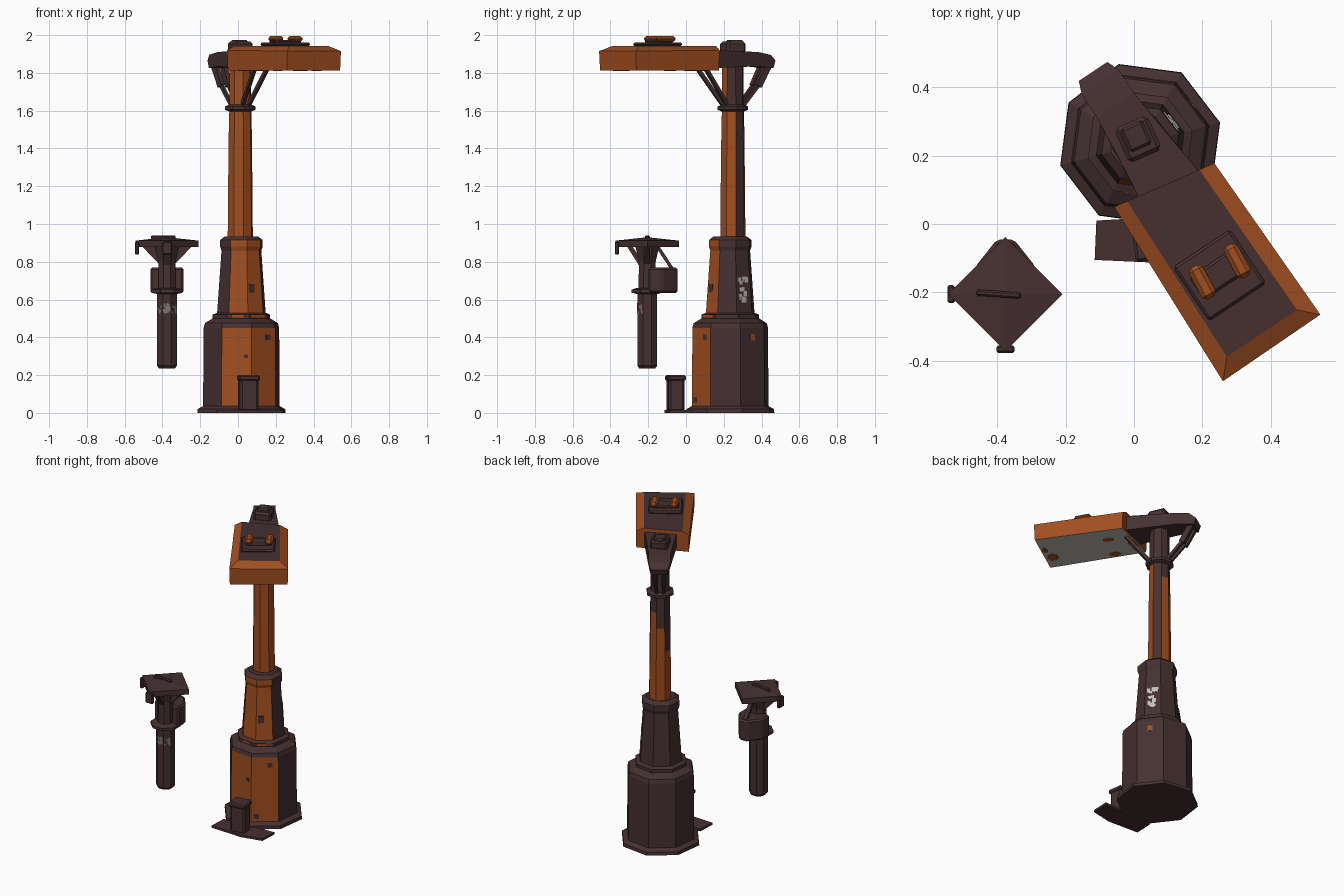
import bpy, bmesh, math, random
from mathutils import Vector, Matrix

if "Cube" in bpy.data.objects:
    bpy.data.objects.remove(bpy.data.objects["Cube"])

random.seed(4)


def mat(name, rgb):
    m = bpy.data.materials.new(name)
    m.diffuse_color = (*rgb, 1)
    m.use_nodes = True
    m.node_tree.nodes["Principled BSDF"].inputs["Base Color"].default_value = m.diffuse_color
    return m


DARK = mat("dark_brown_iron", (0.061, 0.030, 0.031))
ORANGE = mat("rust_orange", (0.36, 0.077, 0.014))
LENS = mat("lens_grey", (0.54, 0.52, 0.46))
GREY = mat("label_grey", (0.2, 0.18, 0.18))
PALE = mat("pale_flecks", (0.55, 0.52, 0.5))
FLAT = [DARK, ORANGE, LENS]


def make(name, verts, faces, mats, rule=None, bevel=0):
    """Mesh object; rule(face) gives the material index."""
    bm = bmesh.new()
    vs = [bm.verts.new(v) for v in verts]
    fs = [bm.faces.new([vs[i] for i in f]) for f in faces]
    if rule:
        for i, f in enumerate(fs):
            f.material_index = rule(i)
    bmesh.ops.recalc_face_normals(bm, faces=bm.faces)
    me = bpy.data.meshes.new(name)
    bm.to_mesh(me)
    bm.free()
    for m in mats:
        me.materials.append(m)
    ob = bpy.data.objects.new(name, me)
    bpy.context.collection.objects.link(ob)
    if bevel:
        b = ob.modifiers.new("bevel", 'BEVEL')
        b.width, b.segments = bevel, 1
    return ob


def prism(name, outline, z0, z1, m=DARK, bevel=0):
    n = len(outline)
    return make(name, [(x, y, z) for z in (z0, z1) for x, y in outline],
                [tuple(range(n)), tuple(range(n, 2 * n))] +
                [(i, (i+1) % n, n + (i+1) % n, n + i) for i in range(n)], [m], None, bevel)


def octagon(name, cx, cy, prof, first=15, rule=None):
    """Eight-sided loft from (radius, z) pairs; rule(z_mid, side)."""
    verts, faces, info = [], [], []
    for r, z in prof:
        for k in range(8):
            a = math.radians(first + 45 * k)
            verts.append((cx + r * math.cos(a), cy + r * math.sin(a), z))
    for j in range(len(prof) - 1):
        for k in range(8):
            n = (k + 1) % 8
            faces.append((8*j + k, 8*j + n, 8*j + 8 + n, 8*j + 8 + k))
            info.append(((prof[j][1] + prof[j+1][1]) / 2, k))
    top = 8 * (len(prof) - 1)
    faces += [tuple(range(8)), tuple(range(top, top + 8))]
    info += [(0, -1), (0, -1)]
    return make(name, verts, faces, FLAT, (lambda i: rule(*info[i])) if rule else None)


CUBE = [(0, 1, 3, 2), (4, 5, 7, 6), (0, 1, 5, 4), (2, 3, 7, 6), (0, 2, 6, 4), (1, 3, 7, 5)]


def box(name, c, size, m=DARK, rot=0, bevel=0):
    R = Matrix.Rotation(math.radians(rot), 3, 'Z')
    vs = [Vector(c) + R @ Vector((sx * size[0] / 2, sy * size[1] / 2, sz * size[2] / 2))
          for sx in (-1, 1) for sy in (-1, 1) for sz in (-1, 1)]
    return make(name, vs, CUBE, [m], None, bevel)


def beam(name, p, q, w, t, m=DARK):
    """Flat bar from p to q: w sideways, t in the bending plane."""
    p, q = Vector(p), Vector(q)
    d = (q - p).normalized()
    side = d.cross(Vector((0, 0, 1))).normalized()
    up = side.cross(d)
    vs = [e + side * sx * w / 2 + up * sz * t / 2
          for e in (p, q) for sx in (-1, 1) for sz in (-1, 1)]
    return make(name, vs, CUBE, [m])


def patch(name, c, apothem, az, s, z, w, h, m):
    """Thin plate on an octagon side facing azimuth az, shifted s along it."""
    a = math.radians(az)
    x = c[0] + apothem * math.cos(a) - s * math.sin(a)
    y = c[1] + apothem * math.sin(a) + s * math.cos(a)
    return box(name, (x, y, z), (0.008, w, h), m, az)


# ---- main lamp post: stepped octagonal base and shaft
BASE = (0.018, 0.234)
octagon("pedestal", *BASE, [
    (0.242, 0), (0.24, 0.02), (0.21, 0.036), (0.207, 0.45), (0.2, 0.475), (0.158, 0.5),
    (0.158, 0.52), (0.133, 0.53), (0.109, 0.86), (0.117, 0.88), (0.117, 0.915), (0.09, 0.935)],
    rule=lambda z, k: int(k in (5, 6) and (0.1 < z < 0.46 or 0.525 < z < 0.9)))
POLE = (0.012, 0.248)
rust_top = {1: 1.5, 2: 1.4, 3: 1.25, 4: 1.9, 5: 1.9, 6: 1.9, 7: 1.6}
octagon("pole", *POLE, [(0.069, 0.92), (0.066, 1.25), (0.064, 1.4), (0.063, 1.5),
                        (0.06, 1.6), (0.058, 1.88)],
        rule=lambda z, k: int(z < rust_top.get(k, 0) and k >= 0))
octagon("pole_collar", *POLE, [(0.06, 1.595), (0.084, 1.605), (0.084, 1.622), (0.06, 1.632)])

# worn paint spots
for az, ap, s, z, w, h, m in [
        (-52.5, 0.112, -0.02, 0.66, 0.035, 0.045, DARK), (-52.5, 0.19, 0.03, 0.4, 0.03, 0.03, DARK),
        (-97.5, 0.19, 0.05, 0.3, 0.02, 0.02, DARK), (-52.5, 0.19, -0.05, 0.07, 0.03, 0.03, DARK),
        (37.5, 0.19, 0.0, 0.4, 0.03, 0.035, ORANGE), (-52.5, 0.144, 0, 0.512, 0.09, 0.012, ORANGE),
        (-97.5, 0.144, 0, 0.512, 0.06, 0.012, ORANGE)]:
    patch("paint_spot", BASE, ap, az, s, z, w, h, m)
for i in range(14):
    z = random.uniform(0.59, 0.72)
    patch("pale_fleck", BASE, (0.133 - (z - 0.53) * 0.073) * 0.924 - 0.001, 37.5,
          random.uniform(-0.03, 0.03), z, random.uniform(0.012, 0.028),
          random.uniform(0.012, 0.032), PALE)

# ---- arm frame: u runs along the lamp head, v across
A = math.radians(-56.4)
U, V = Vector((math.cos(A), math.sin(A), 0)), Vector((-math.sin(A), math.cos(A), 0))


def arm(u, v, z):
    return Vector((*POLE, z)) + U * u + V * v


prof = [(0.2, 1.825), (0.2, 1.92), (0.0, 1.915), (-0.12, 1.91), (-0.2, 1.895),
        (-0.238, 1.865), (-0.225, 1.825), (-0.12, 1.835)]
half = lambda u: 0.076 + 0.11 * max(u, -0.1) - (0.015 if u < -0.21 else 0)
n = len(prof)
make("arm", [arm(u, s * half(u), z) for s in (-1, 1) for u, z in prof],
     [tuple(range(n)), tuple(range(n, 2*n))] +
     [(i, (i+1) % n, n + (i+1) % n, n + i) for i in range(n)], [DARK])
box("arm_cap", arm(0, 0, 1.935), (0.11, 0.105, 0.06), DARK, -66, 0.012)
box("arm_cap_top", arm(-0.01, 0, 1.96), (0.075, 0.07, 0.03), DARK, -66, 0.008)
# braces below the arm
for v in (-0.02, 0.02):
    beam("rear_brace", arm(-0.05, v, 1.625), arm(-0.15, v * 1.2, 1.74), 0.018, 0.018)
    beam("rear_brace_upper", arm(-0.145, v * 1.2, 1.73), arm(-0.21, v * 1.4, 1.85), 0.025, 0.035)
    beam("front_brace", arm(0.05, v, 1.63), arm(0.2, v * 2, 1.825), 0.018, 0.02)

# ---- lamp head: orange shell, dark top, grey lens
corners = [Vector(c) for c in [(-0.058, 0.05), (0.26, -0.46), (0.545, -0.265), (0.235, 0.178)]]


def on_head(e, f):
    """Point in the head outline: e near to far, f right to left."""
    return corners[3].lerp(corners[2], e).lerp(corners[0].lerp(corners[1], e), f)


inner = [on_head(0, 0.87), on_head(0.91, 0.86), on_head(0.91, 0.14), on_head(0, 0.15)]
mid = sum(corners, Vector((0, 0))) / 4
hv = [(*mid.lerp(c, 0.985), 1.812) for c in corners]
hv += [(*c, 1.915 if i in (1, 2) else 1.92) for i, c in enumerate(corners)]
hv += [(*c, 1.943) for c in inner]
hf = [(0, 1, 2, 3), (8, 9, 10, 11)]
for j in (0, 4):
    hf += [(j + i, j + (i+1) % 4, j + 4 + (i+1) % 4, j + 4 + i) for i in range(4)]
make("lamp_head", hv, hf, FLAT, lambda i: {0: 2, 1: 0}.get(i, 1))
# flaked rust on the lens
for e, f, we, wf in [(0.91, 0.66, 0.06, 0.2), (0.95, 0.4, 0.03, 0.15), (0.3, 0.88, 0.06, 0.12),
                     (0.25, 0.35, 0.06, 0.1), (0.04, 0.6, 0.05, 0.4)]:
    ring = [on_head(min(max(e + we * math.cos(t), 0.02), 0.98),
                    min(max(f + wf * 0.6 * math.sin(t), 0.02), 0.98))
            for t in [2 * math.pi * k / 7 for k in range(7)]]
    prism("lens_rust", ring, 1.809, 1.814, ORANGE)
# hatch and the two handles on top
box("top_hatch", (0.25, -0.15, 1.951), (0.19, 0.2, 0.018), DARK, -56.4, 0.008)
box("top_hatch_raised", (0.25, -0.145, 1.963), (0.08, 0.16, 0.02), DARK, -56.4, 0.008)
for x, y in ((0.2, -0.17), (0.302, -0.108)):
    box("top_handle", (x, y, 1.98), (0.105, 0.045, 0.032), ORANGE, -62, 0.012)

# ---- foot plate and small block at the front
prism("foot_plate", [(-0.115, -0.105), (0.1, -0.115), (0.235, -0.085), (0.24, 0.03), (-0.11, 0.01)],
      0, 0.014)
box("foot_block", (0.055, -0.055, 0.1), (0.1, 0.085, 0.19), DARK, 8, 0.012)
box("foot_block_cap", (0.055, -0.055, 0.185), (0.112, 0.098, 0.03), DARK, 8, 0.008)

# ---- small separate lantern post
SX, SY = -0.376, -0.205
octagon("small_pole", SX, SY, [(0.045, 0.235), (0.057, 0.25), (0.057, 0.64)], 22.5)
octagon("small_flange", SX, SY, [(0.06, 0.63), (0.09, 0.636), (0.09, 0.652), (0.06, 0.662)], 22.5)
octagon("small_neck", SX, SY, [(0.05, 0.65), (0.048, 0.8), (0.07, 0.89)], 22.5)
prism("small_housing", [(SX + x, y) for x, y in
                        ((-0.088, -0.2), (0.088, -0.2), (0.088, -0.125), (0.025, -0.045),
                         (-0.025, -0.045), (-0.088, -0.125))], 0.635, 0.77, DARK, 0.01)
for i in range(34):
    az = random.choice((-135, -90, -90, -45))
    patch("small_label", (SX, SY), 0.05, az, random.uniform(-0.016, 0.016),
          random.uniform(0.53, 0.575), random.uniform(0.008, 0.016), random.uniform(0.006, 0.016), GREY)

# diamond roof
D = 0.167
rim = [(SX + D * math.cos(k * math.pi / 2), SY + D * math.sin(k * math.pi / 2)) for k in range(4)]
rv = [(x, y, z) for z in (0.877, 0.912) for x, y in rim] + [(SX, SY, 0.93)]
make("small_roof", rv, [(0, 1, 2, 3)] + [(i, (i+1) % 4, 4 + (i+1) % 4, 4 + i) for i in range(4)] +
     [(4 + i, 4 + (i+1) % 4, 8) for i in range(4)], [DARK])
box("small_roof_ridge", (SX - 0.02, SY, 0.927), (0.13, 0.018, 0.024), DARK, -4, 0.005)
box("left_clip", (-0.535, SY, 0.872), (0.022, 0.052, 0.068), DARK, 0, 0.005)
box("front_clip", (SX, -0.366, 0.872), (0.052, 0.022, 0.068), DARK, 0, 0.005)
# brackets under the roof
for s in (-1, 1):
    tri = [(0.03, 0.775), (0.03, 0.885), (0.135, 0.885)]
    make("small_bracket", [(SX + s * x, SY + y, z) for y in (-0.015, 0.015) for x, z in tri],
         [(0, 1, 2), (3, 4, 5), (0, 1, 4, 3), (1, 2, 5, 4), (2, 0, 3, 5)], [DARK])
beam("rear_stay", (SX, -0.15, 0.88), (SX, -0.075, 0.765), 0.025, 0.018)
beam("front_stay", (SX, -0.24, 0.79), (SX, -0.3, 0.885), 0.04, 0.025)
